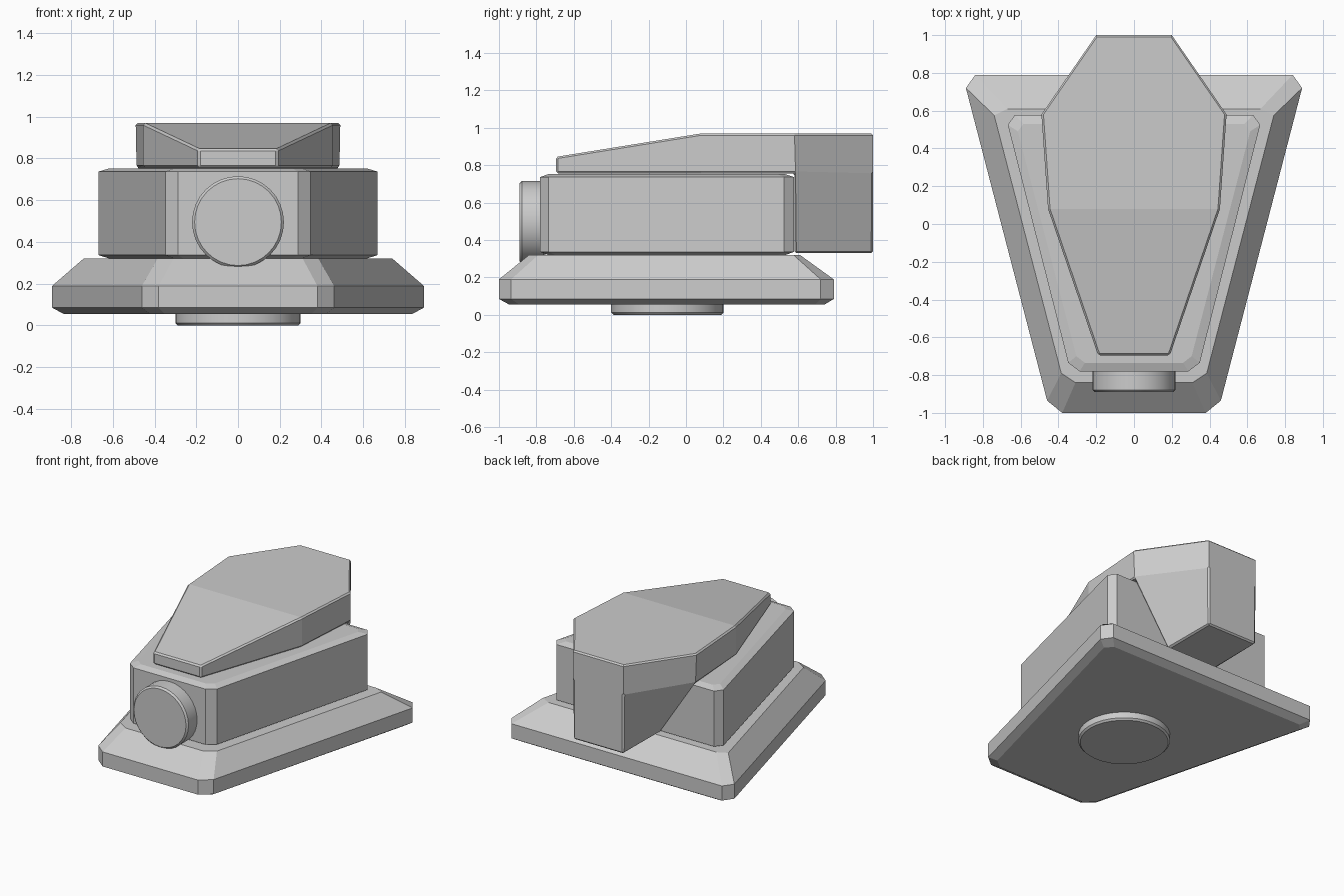
import bpy, bmesh
from math import pi

if "Cube" in bpy.data.objects:
    bpy.data.objects.remove(bpy.data.objects["Cube"])


def finish(name, bm, bevel=0.0, angle=1.0):
    bmesh.ops.recalc_face_normals(bm, faces=bm.faces[:])
    me = bpy.data.meshes.new(name)
    bm.to_mesh(me)
    bm.free()
    ob = bpy.data.objects.new(name, me)
    bpy.context.collection.objects.link(ob)
    if bevel:
        m = ob.modifiers.new("edge", 'BEVEL')
        m.width = bevel
        m.segments = 1
        m.limit_method = 'ANGLE'
        m.angle_limit = angle
    return ob


def loft(name, rings):
    """Stack of (z, right-half outline from back to front), mirrored across x."""
    bm = bmesh.new()
    loops = []
    for z, half in rings:
        pts = half + [(-x, y) for x, y in reversed(half)]
        loops.append([bm.verts.new((x, y, z)) for x, y in pts])
    n = len(loops[0])
    for a, b in zip(loops, loops[1:]):
        for i in range(n):
            j = (i + 1) % n
            bm.faces.new((a[i], a[j], b[j], b[i]))
    bm.faces.new(loops[0])
    bm.faces.new(loops[-1])
    return finish(name, bm)


def disc(name, radius, depth, loc, rot=(0, 0, 0)):
    bpy.ops.mesh.primitive_cylinder_add(vertices=32, radius=radius, depth=depth,
                                        location=loc, rotation=rot)
    ob = bpy.context.object
    ob.name = name
    bpy.ops.object.shade_smooth_by_angle()
    m = ob.modifiers.new("edge", 'BEVEL')
    m.width = 0.012
    m.segments = 1
    m.limit_method = 'ANGLE'
    m.angle_limit = 1.0


# Tapered base plate with sloping shoulders
rim = [(0.84, 0.79), (0.89, 0.72), (0.46, -0.935), (0.38, -1.0)]
under = [(0.79, 0.74), (0.835, 0.69), (0.42, -0.89), (0.35, -0.945)]
shoulder = [(0.67, 0.61), (0.74, 0.575), (0.385, -0.79), (0.31, -0.84)]
loft("base_plate", [(0.055, under), (0.085, rim), (0.19, rim), (0.32, shoulder)])

# Main body with chamfered corners and shallow top and bottom bevels
wall = [(0.63, 0.578), (0.668, 0.525), (0.348, -0.735), (0.288, -0.78)]
inner = [(0.585, 0.53), (0.615, 0.49), (0.305, -0.7), (0.26, -0.735)]
loft("main_body", [(0.32, inner), (0.337, wall), (0.737, wall), (0.753, inner)])

# Round foot and front cap
disc("round_foot", 0.3, 0.08, (0, -0.1, 0.04))
disc("front_cap", 0.22, 0.14, (0, -0.82, 0.495), (pi / 2, 0, 0))

# Top cover: stations of half width, y, top height
stations = [(0.2, 1.0, 0.97), (0.49, 0.58, 0.97), (0.455, 0.08, 0.97), (0.19, -0.695, 0.845)]
bm = bmesh.new()
secs = [[bm.verts.new(c) for c in ((x, y, z), (-x, y, z), (-x, y, 0.757), (x, y, 0.757))]
        for x, y, z in stations]
for a, b in zip(secs, secs[1:]):
    for i in range(4):
        j = (i + 1) % 4
        if (a, i) != (secs[0], 2):
            bm.faces.new((a[i], a[j], b[j], b[i]))
bm.faces.new(secs[0])
bm.faces.new(secs[-1])

# Rear block hanging from the cover, narrowing to a rectangular underside
top = [secs[0][2], secs[0][3], secs[1][3], secs[1][2]]
low = [bm.verts.new((0.2 if v.co.x > 0 else -0.2, v.co.y, 0.33)) for v in top]
for i in range(4):
    j = (i + 1) % 4
    bm.faces.new((top[i], top[j], low[j], low[i]))
bm.faces.new(low)
finish("top_cover", bm, 0.01, 1.1)
